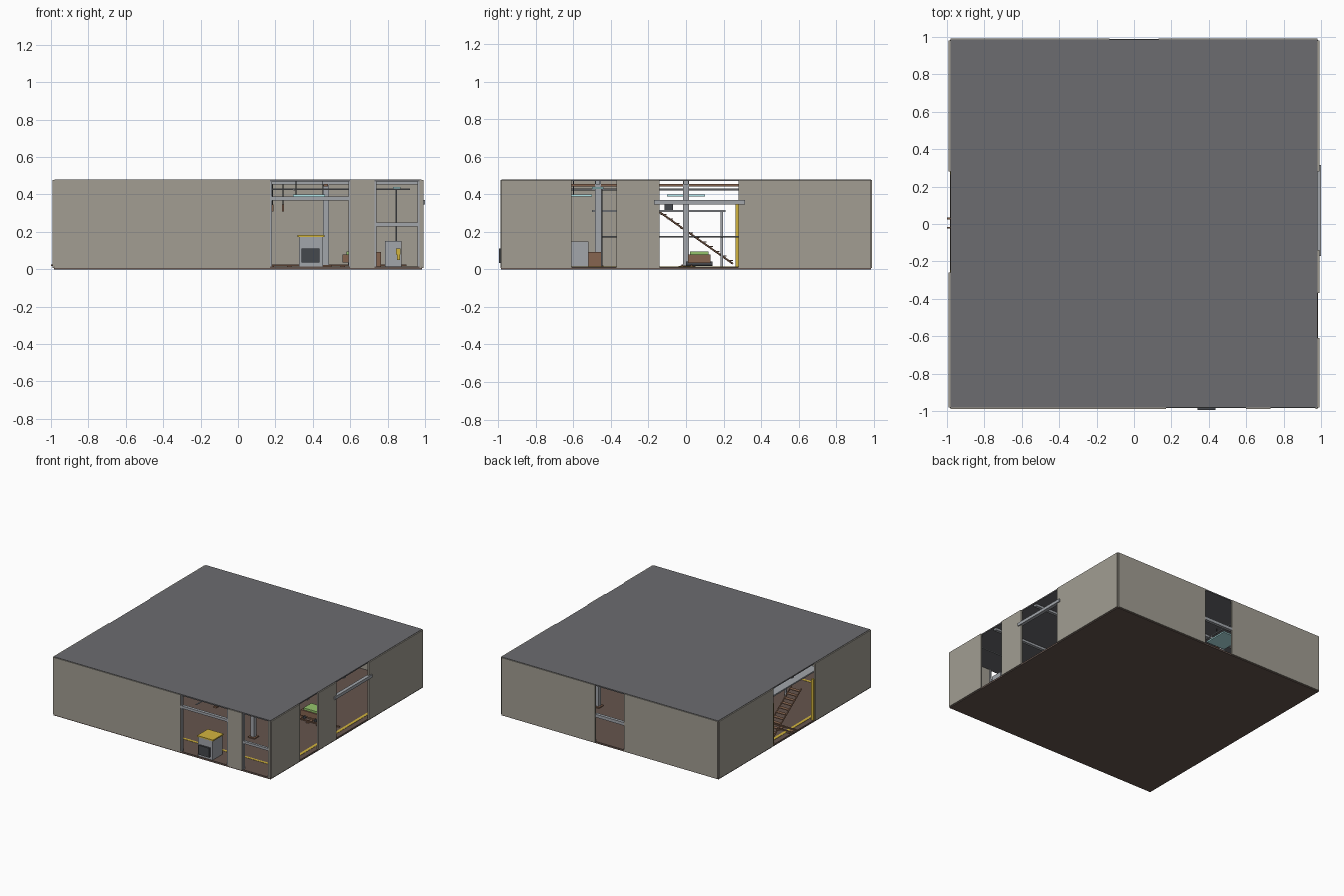
import bpy, math
from mathutils import Vector

if "Cube" in bpy.data.objects:
    bpy.data.objects.remove(bpy.data.objects["Cube"])

mats = {}
COL = dict(wall=(.36, .34, .29), roof=(.15, .15, .16), floor=(.13, .09, .075), steel=(.36, .38, .41),
           yellow=(.65, .46, .05), dark=(.06, .065, .075), brown=(.24, .13, .08),
           cyan=(.45, .8, .82), green=(.3, .55, .15))


def paint(o, name, col):
    o.name = name
    if col not in mats:
        mats[col] = bpy.data.materials.new(col)
        mats[col].diffuse_color = (*COL[col], 1)
    o.data.materials.append(mats[col])
    return o


def box(name, x, y, z, col):
    """Box from (min, max) ranges."""
    bpy.ops.mesh.primitive_cube_add(size=1, location=[(a + b) / 2 for a, b in (x, y, z)])
    o = bpy.context.object
    o.scale = [b - a for a, b in (x, y, z)]
    return paint(o, name, col)


def rod(name, a, b, r, col):
    """Round bar between two points."""
    a, b = Vector(a), Vector(b)
    bpy.ops.mesh.primitive_cylinder_add(vertices=12, radius=r, depth=(b - a).length, location=(a + b) / 2)
    o = bpy.context.object
    o.rotation_euler = (b - a).to_track_quat('Z', 'Y').to_euler()
    bpy.ops.object.shade_smooth_by_angle()
    return paint(o, name, col)


# Shell: floor slab, roof, corner posts
box("floor_slab", (-.985, .985), (-.985, .985), (0, .014), "floor")
box("roof", (-.982, .982), (-.982, .986), (.47, .48), "roof")

# Walls: solid panels left between full-height openings
walls = [("front_wall", 'x', (-.988, -.975), [(.17, .60), (.73, .97)]),
         ("back_wall", 'x', (.978, .992), [(-.13, .13)]),
         ("right_wall", 'y', (.978, .992), [(-.61, -.37), (-.14, .28)]),
         ("left_wall", 'y', (-.992, -.978), [(-.26, .28)])]
for name, axis, thick, openings in walls:
    edges = [-.982] + [v for o in openings for v in o] + [.982]
    for a, b in zip(edges[::2], edges[1::2]):
        if axis == 'x':
            box(name, (a, b), thick, (.008, .477), "wall")
        else:
            box(name, thick, (a, b), (.008, .477), "wall")

# Lintels and transoms across openings
box("front_lintel", (.17, .60), (-.985, -.96), (.367, .388), "steel")
box("front_transom", (.725, .97), (-.985, -.965), (.229, .249), "steel")
box("back_transom", (-.135, .135), (.965, .99), (.215, .24), "steel")
box("right_lintel", (.972, 1.0), (-.17, .315), (.345, .37), "steel")
for x in (.176, .595, .735, .965):
    box("front_jamb", (x - .005, x + .005), (-.985, -.965), (.014, .47), "steel")

# Columns with base plates
for x in (-.47, .47):
    for y in (-.47, 0, .47):
        box("column", (x - .016, x + .016), (y - .016, y + .016), (.014, .47), "steel")
        box("column_base", (x - .03, x + .03), (y - .03, y + .03), (.014, .022), "brown")

# Roof beams and pipes
for y in (-.47, 0, .47):
    box("roof_beam", (-.97, .97), (y - .012, y + .012), (.452, .47), "steel")
for x in (-.47, .47):
    box("cross_beam", (x - .012, x + .012), (-.97, .97), (.442, .456), "brown")
for x in (-.3, .3):
    rod("ceiling_pipe", (x, -.97, .425), (x, .97, .425), .005, "steel")
for y in (-.7, .7):
    rod("service_pipe", (-.95, y, .428), (.92, y, .428), .005, "steel")

# Hanging strip lights
for x in (-.38, .38):
    for y in (-.6, 0, .6):
        box("strip_light", (x - .085, x + .085), (y - .1, y + .1), (.388, .399), "cyan")
        for dx in (-.07, .07):
            rod("light_hanger", (x + dx, y, .395), (x + dx, y, .47), .002, "dark")
box("corner_light", (.83, .87), (-.5, -.44), (.428, .44), "cyan")

# Machine in front opening
box("machine_body", (.325, .455), (-.98, -.85), (.014, .172), "steel")
box("machine_top", (.318, .462), (-.984, -.845), (.172, .182), "yellow")
box("machine_panel", (.34, .435), (-.995, -.978), (.035, .112), "dark")

# Control station in the corner
rod("station_pole", (.845, -.45, .014), (.845, -.45, .43), .004, "steel")
box("control_cabinet", (.785, .875), (-.62, -.52), (.014, .15), "steel")
box("cabinet_marker", (.845, .87), (-.63, -.62), (.08, .11), "yellow")
box("cabinet_tag", (.85, .865), (-.63, -.62), (.05, .08), "yellow")
box("crate", (.69, .765), (-.55, -.45), (.014, .092), "brown")

# Track with sleepers running to the left opening, and its cart
for y in (-.02, .03):
    box("track_rail", (-1, .9), (y - .005, y + .005), (.018, .026), "brown")
for i in range(20):
    x = -.96 + i * .095
    box("sleeper", (x - .012, x + .012), (-.04, .05), (.014, .019), "brown")
box("cart_body", (.56, .74), (.01, .13), (.035, .08), "brown")
box("cart_load", (.58, .72), (.02, .12), (.08, .096), "green")
for x in (.6, .7):
    rod("cart_axle", (x, .0, .03), (x, .14, .03), .012, "dark")

# Yellow floor lines and left door frame
for x in (-.93, .93):
    box("floor_line", (x - .012, x + .012), (-.9, .9), (.014, .016), "yellow")
box("front_floor_line", (-.9, .9), (-.80, -.78), (.014, .016), "yellow")
for y in (-.253, .273):
    box("door_post", (-.985, -.965), (y - .008, y + .008), (.014, .35), "yellow")

# Stair and mezzanine
steps = 11
for i in range(steps):
    y, z = .235 - i * .0355, .045 + i * .0245
    box("stair_tread", (-.95, -.86), (y - .015, y + .015), (z, z + .005), "brown")
for x in (-.95, -.86):
    rod("stair_stringer", (x, .25, .03), (x, -.14, .305), .005, "brown")
box("mezzanine_deck", (-.86, -.55), (-.5, .21), (.305, .316), "steel")
for x in (-.84, -.57):
    for y in (-.48, .19):
        box("mezzanine_post", (x - .006, x + .006), (y - .006, y + .006), (.014, .305), "steel")
box("mezzanine_unit", (-.75, -.68), (-.115, -.07), (.316, .345), "dark")
rod("opening_rail", (-.55, -.48, .175), (-.55, .4, .175), .004, "steel")

# Hanging hoist hooks near the front
for x in (.185, .24):
    rod("hoist_line", (x, -.35, .32), (x, -.35, .47), .002, "dark")
    box("hoist_hook", (x - .006, x + .006), (-.36, -.34), (.31, .345), "brown")

for m in bpy.data.materials:
    if m.users and not m.is_grease_pencil:
        m.use_nodes = True
        m.node_tree.nodes["Principled BSDF"].inputs["Base Color"].default_value = m.diffuse_color
